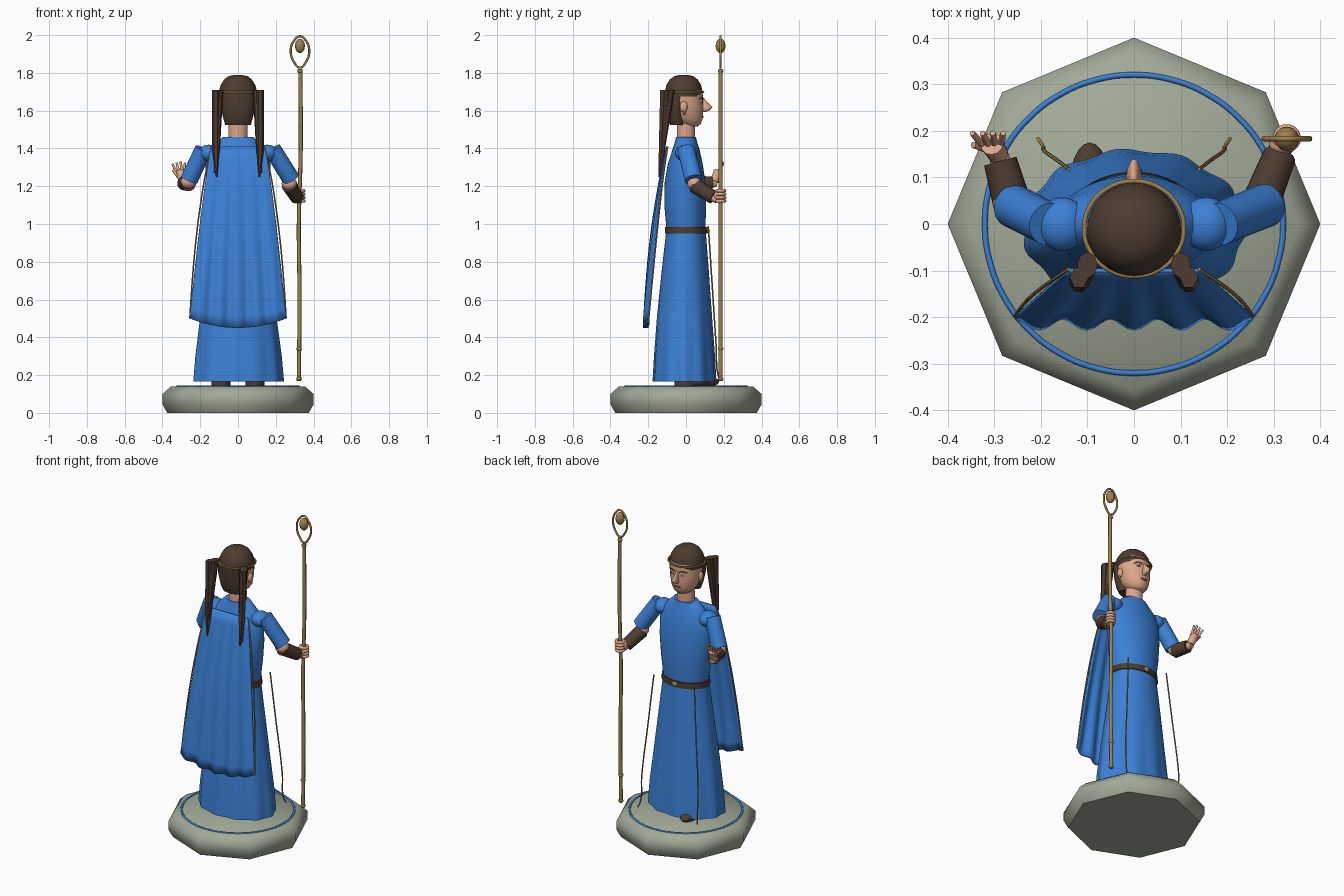
import bpy, bmesh, math
from mathutils import Vector

if "Cube" in bpy.data.objects:
    bpy.data.objects.remove(bpy.data.objects["Cube"])


def mat(name, rgb):
    m = bpy.data.materials.new(name)
    m.diffuse_color = (*rgb, 1)
    m.use_nodes = True
    m.node_tree.nodes["Principled BSDF"].inputs["Base Color"].default_value = m.diffuse_color
    return m


BLUE = mat("blue_cloth", (0.045, 0.22, 0.68))
STONE = mat("grey_stone", (0.36, 0.40, 0.31))
BROWN = mat("dark_brown", (0.075, 0.045, 0.03))
GOLD = mat("old_gold", (0.34, 0.22, 0.075))
SKIN = mat("skin", (0.72, 0.39, 0.26))
LIP = mat("lip_red", (0.30, 0.08, 0.06))
WHITE = mat("eye_white", (0.75, 0.70, 0.62))


def finish(name, bm, material, angle=45):
    bmesh.ops.recalc_face_normals(bm, faces=bm.faces)
    me = bpy.data.meshes.new(name)
    bm.to_mesh(me)
    bm.free()
    me.materials.append(material)
    ob = bpy.data.objects.new(name, me)
    bpy.context.collection.objects.link(ob)
    if angle:
        bpy.ops.object.select_all(action='DESELECT')
        ob.select_set(True)
        bpy.context.view_layer.objects.active = ob
        bpy.ops.object.shade_smooth_by_angle(angle=math.radians(angle))
    return ob


def loft(name, rings, material, seg=32, fold=0.0, folds=11, angle=45):
    """Stack of elliptical rings (z, cx, cy, rx, ry); folds deepen downwards."""
    bm = bmesh.new()
    lo, hi = rings[0][0], rings[-1][0]
    loops = []
    for z, cx, cy, rx, ry in rings:
        k = fold * ((hi - z) / (hi - lo)) ** 2
        loop = []
        for i in range(seg):
            a = 2 * math.pi * i / seg
            f = 1 + k * math.cos(folds * a)
            loop.append(bm.verts.new((cx + rx * f * math.cos(a), cy + ry * f * math.sin(a), z)))
        loops.append(loop)
    for a, b in zip(loops, loops[1:]):
        for i in range(seg):
            j = (i + 1) % seg
            bm.faces.new((a[i], a[j], b[j], b[i]))
    bm.faces.new(loops[0])
    bm.faces.new(loops[-1])
    return finish(name, bm, material, angle)


def limb(name, p, q, r1, r2, material, seg=20):
    p, q = Vector(p), Vector(q)
    bm = bmesh.new()
    bmesh.ops.create_cone(bm, cap_ends=True, segments=seg, radius1=r1, radius2=r2, depth=(q - p).length)
    bm.transform((q - p).to_track_quat('Z', 'Y').to_matrix().to_4x4())
    bmesh.ops.translate(bm, verts=bm.verts, vec=(p + q) / 2)
    return finish(name, bm, material)


def ball(name, c, size, material, seg=20):
    bm = bmesh.new()
    bmesh.ops.create_uvsphere(bm, u_segments=seg, v_segments=seg // 2 + 2, radius=1)
    bmesh.ops.scale(bm, verts=bm.verts, vec=size)
    bmesh.ops.translate(bm, verts=bm.verts, vec=c)
    return finish(name, bm, material, 60)


def tube(name, pts, r, material, closed=False):
    cu = bpy.data.curves.new(name, 'CURVE')
    cu.dimensions = '3D'
    cu.bevel_depth, cu.bevel_resolution, cu.resolution_u = r, 2, 6
    cu.use_fill_caps = True
    sp = cu.splines.new('BEZIER')
    sp.bezier_points.add(len(pts) - 1)
    for b, p in zip(sp.bezier_points, pts):
        b.co = p
        b.handle_left_type = b.handle_right_type = 'AUTO'
    sp.use_cyclic_u = closed
    ob = bpy.data.objects.new(name, cu)
    ob.data.materials.append(material)
    bpy.context.collection.objects.link(ob)
    return ob


def ring(name, c, rx, ry, r, material, tilt=0.0, n=12):
    pts = []
    for i in range(n):
        a = 2 * math.pi * i / n
        y = ry * math.sin(a)
        pts.append((c[0] + rx * math.cos(a), c[1] + y, c[2] + y * tilt))
    return tube(name, pts, r, material, True)


# Stone base with inlaid ring
loft("base", [(0, 0, 0, .375, .375), (.045, 0, 0, .4, .4), (.1, 0, 0, .4, .4),
              (.14, 0, 0, .355, .355)], STONE, seg=8, angle=50)
ring("base_ring", (0, 0, .14), .32, .32, .006, BLUE, n=24)

# Robe, belt and buckle
loft("skirt", [(.165, 0, -.008, .238, .167), (.3, 0, -.008, .228, .16), (.5, 0, -.008, .203, .146),
               (.75, 0, -.004, .17, .125), (.97, 0, 0, .14, .104)], BLUE, seg=88, fold=.025)
loft("torso", [(.96, 0, 0, .138, .102), (1.1, 0, -.004, .158, .111), (1.22, 0, -.005, .17, .108),
               (1.32, 0, -.004, .172, .092), (1.39, 0, 0, .15, .073), (1.43, 0, 0, .11, .06),
               (1.46, 0, 0, .08, .052)], BLUE, seg=40, angle=60)
loft("belt", [(.95, 0, 0, .15, .112), (.985, 0, 0, .148, .11)], BROWN, seg=40)
ball("buckle", (0, .112, .968), (.018, .01, .016), GOLD)

# Shoes, the left one stepping forward
for side, y in ((-1, .09), (1, .04)):
    ball("shoe", (side * .095, y, .165), (.042, .085, .03), BROWN)
    loft("ankle", [(.14, side * .09, 0, .05, .06), (.2, side * .09, 0, .05, .06)], BROWN, seg=16)

# Front trims hanging from the waist
for s in (-1, 1):
    tube("front_trim", [(s * .14, .118, .99), (s * .165, .137, .7), (s * .195, .16, .35),
                        (s * .197, .17, .2), (s * .206, .183, .17)], .004, GOLD)


# Draped cape
def cape_point(u, v):
    x = u * (.14 + .115 * v ** .8)
    y = -.1 - .112 * v ** .85 - .012 * v * math.cos(5 * math.pi * u) - .018 * math.sin(math.pi * v) * (1 - u * u)
    z = 1.41 - v * (.91 + .05 * (1 - u * u))
    return Vector((x, y, z))


bm = bmesh.new()
NU, NV = 40, 16
grid = [[bm.verts.new(cape_point(2 * i / NU - 1, j / NV)) for i in range(NU + 1)] for j in range(NV + 1)]
for j in range(NV):
    for i in range(NU):
        bm.faces.new((grid[j][i], grid[j][i + 1], grid[j + 1][i + 1], grid[j + 1][i]))
cape = finish("cape", bm, BLUE)
sol = cape.modifiers.new("thickness", 'SOLIDIFY')
sol.thickness, sol.offset = .01, 0
for s in (-1, 1):
    tube("cape_trim", [cape_point(s, j / 6) + Vector((s * .012 * math.sin(math.pi * j / 6), .003, 0))
                       for j in range(7)], .004, GOLD)

# Neck and head
loft("neck", [(1.44, 0, 0, .052, .048), (1.54, 0, 0, .05, .048)], SKIN, seg=24)
loft("head", [(1.515, 0, .03, .03, .03), (1.53, 0, .022, .055, .056), (1.56, 0, .01, .075, .078),
              (1.61, 0, .0, .09, .092), (1.66, 0, -.005, .096, .095), (1.71, 0, -.008, .096, .095)], SKIN, angle=70)
loft("nose", [(1.592, 0, .088, .01, .014), (1.605, 0, .1, .018, .03), (1.62, 0, .106, .014, .034),
              (1.645, 0, .09, .009, .022), (1.67, 0, .08, .006, .012)], SKIN, seg=12, angle=70)
for s in (-1, 1):
    ball("ear", (s * .094, -.012, 1.62), (.013, .02, .03), SKIN, 12)
    ball("earring", (s * .1, -.01, 1.588), (.007, .007, .01), GOLD, 8)
    ball("eye", (s * .036, .0835, 1.645), (.015, .005, .006), WHITE, 12)
    ball("pupil", (s * .036, .087, 1.645), (.006, .0035, .006), BROWN, 8)
    tube("brow", [(s * .016, .09, 1.662), (s * .037, .086, 1.668), (s * .058, .07, 1.661)], .003, BROWN)
ball("mouth", (0, .088, 1.568), (.024, .006, .006), LIP, 12)

# Hair, headband and hanging locks
loft("hair_cap", [(1.675, 0, -.012, .1, .099), (1.70, 0, -.012, .101, .1), (1.735, 0, -.012, .092, .092),
                  (1.765, 0, -.012, .074, .074), (1.783, 0, -.012, .05, .05),
                  (1.79, 0, -.012, .015, .015)], BROWN, angle=60)
loft("hair_back", [(1.525, 0, -.045, .068, .04), (1.56, 0, -.05, .078, .05), (1.62, 0, -.052, .092, .056),
                   (1.69, 0, -.05, .099, .06)], BROWN, angle=60)
ring("headband", (0, -.01, 1.698), .107, .102, .005, GOLD)
for s in (-1, 1):
    loft("lock_inner", [(1.27, s * .118, -.135, .008, .01), (1.42, s * .112, -.125, .018, .018),
                        (1.71, s * .1, -.088, .022, .028)], BROWN, seg=8, angle=30)
    loft("lock_outer", [(1.25, s * .113, -.142, .004, .005), (1.4, s * .118, -.13, .02, .016),
                        (1.71, s * .118, -.115, .02, .025)], BROWN, seg=6, angle=30)

# Arms: shoulder, elbow, wrist
ARMS = [(-1, (-.183, 0, 1.395), (-.258, .038, 1.235), (-.262, .045, 1.215), (-.287, .135, 1.215)),
        (1, (.183, 0, 1.395), (.283, .04, 1.235), (.272, .045, 1.205), (.312, .145, 1.14))]
for s, sh, el, b0, b1 in ARMS:
    ball("shoulder", (s * .155, 0, 1.375), (.055, .058, .045), BLUE)
    limb("sleeve", sh, el, .046, .047, BLUE)
    ball("elbow", (b0[0], b0[1], b0[2] + .008), (.041, .038, .036), SKIN)
    limb("bracer", b0, b1, .041, .036, BROWN)
    d = (Vector(b1) - Vector(b0)).normalized()
    limb("wrist", b1, Vector(b1) + d * .025, .022, .02, SKIN)

# Open left hand
limb("left_palm", (-.292, .15, 1.225), (-.305, .172, 1.28), .022, .025, SKIN, 12)
for i in range(4):
    x = -.285 - .014 * i
    limb("left_finger", (x, .172, 1.275), (x - .008 * (i - .5), .195, 1.33 - .006 * abs(i - 1)), .008, .006, SKIN, 8)
limb("left_thumb", (-.312, .16, 1.245), (-.345, .17, 1.285), .009, .007, SKIN, 8)

# Right fist around the staff
ball("right_palm", (.318, .168, 1.15), (.028, .022, .036), SKIN)
for i in range(4):
    ring("right_finger", (.328, .184, 1.122 + .018 * i), .021, .021, .009, SKIN, n=8)

# Staff with hoop and gem
SX, SY = .328, .183
tube("staff", [(SX - .006, SY, .17), (SX - .002, SY, .6), (SX - .006, SY, 1.0), (SX + .004, SY, 1.4),
               (SX + .002, SY, 1.82)], .011, GOLD)
for z in (.18, .34, 1.81):
    ball("staff_collar", (SX if z > 1 else SX - .005, SY, z), (.015, .015, .012), GOLD, 12)
tube("staff_hoop", [(SX, SY, 1.828), (SX - .03, SY, 1.855), (SX - .049, SY, 1.915), (SX - .032, SY, 1.97),
                    (SX, SY, 1.994), (SX + .032, SY, 1.97), (SX + .049, SY, 1.915), (SX + .03, SY, 1.855)],
     .006, GOLD, True)
ball("staff_gem", (SX, SY, 1.943), (.026, .026, .038), GOLD)
